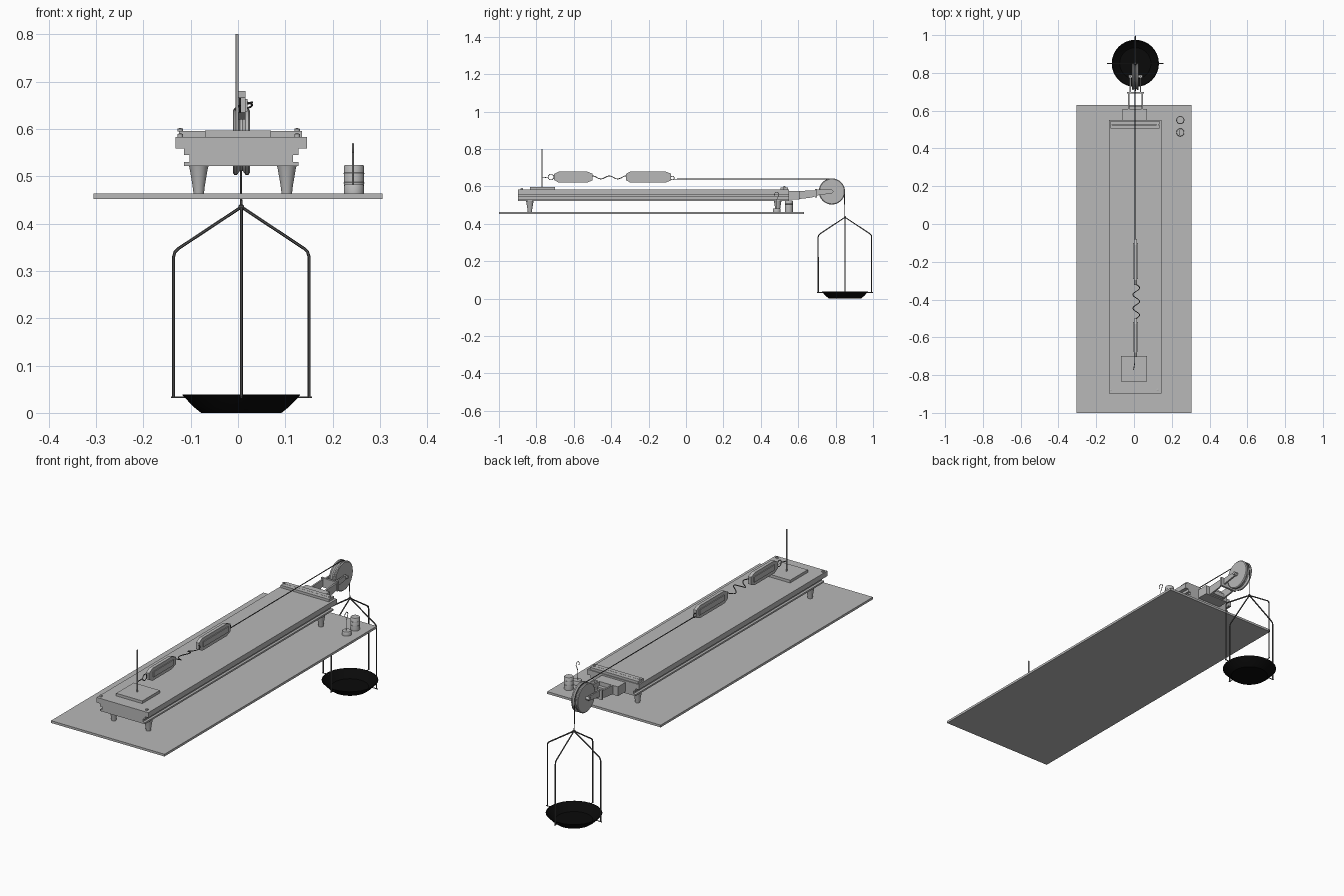
import bpy, bmesh, math
from mathutils import Matrix, Vector

if "Cube" in bpy.data.objects:
    bpy.data.objects.remove(bpy.data.objects["Cube"])


def material(name, value):
    m = bpy.data.materials.new(name)
    m.use_nodes = True
    m.diffuse_color = (value, value, value, 1)
    m.node_tree.nodes["Principled BSDF"].inputs["Base Color"].default_value = (value, value, value, 1)
    return m


GREY = material("light grey", 0.48)
DARK = material("dark grey wire", 0.09)
BLACK = material("black pan", 0.003)
CX = 0.007          # centre line of the track


def add(name, mesh, mat, smooth=False):
    mesh.materials.clear()
    mesh.materials.append(mat)
    ob = bpy.data.objects.new(name, mesh)
    bpy.context.collection.objects.link(ob)
    if smooth:
        bpy.ops.object.select_all(action="DESELECT")
        ob.select_set(True)
        bpy.context.view_layer.objects.active = ob
        bpy.ops.object.shade_smooth_by_angle(angle=math.radians(35))
    return ob


def finish(name, bm, mat, smooth=False):
    bmesh.ops.recalc_face_normals(bm, faces=bm.faces)
    mesh = bpy.data.meshes.new(name)
    bm.to_mesh(mesh)
    bm.free()
    return add(name, mesh, mat, smooth)


def box(name, x, y, z, mat=GREY):
    """Box from (min, max) pairs."""
    bm = bmesh.new()
    bmesh.ops.create_cube(bm, size=1)
    for v in bm.verts:
        v.co = [r[0] if c < 0 else r[1] for c, r in zip(v.co, (x, y, z))]
    return finish(name, bm, mat)


def lathe(name, profile, centre, mat=GREY, steps=32, along_x=False):
    """Spin (radius, height) points round z, or round x."""
    bm = bmesh.new()
    vs = [bm.verts.new((r, 0, h)) for r, h in profile]
    edges = [bm.edges.new(p) for p in zip(vs, vs[1:])]
    bmesh.ops.spin(bm, geom=vs + edges, cent=(0, 0, 0), axis=(0, 0, 1),
                   angle=math.tau, steps=steps, use_duplicate=False)
    bmesh.ops.remove_doubles(bm, verts=bm.verts, dist=0.0001)
    if along_x:
        bm.transform(Matrix.Rotation(math.pi / 2, 4, "Y"))
    bm.transform(Matrix.Translation(centre))
    return finish(name, bm, mat, True)


def side_plate(name, outline, x0, x1, mat=GREY):
    """Extrude a (y, z) outline across x."""
    bm = bmesh.new()
    face = bm.faces.new([bm.verts.new((x0, y, z)) for y, z in outline])
    out = bmesh.ops.extrude_face_region(bm, geom=[face])
    for v in out["geom"]:
        if isinstance(v, bmesh.types.BMVert):
            v.co.x = x1
    return finish(name, bm, mat)


def wire(name, points, radius, mat=DARK, closed=False):
    curve = bpy.data.curves.new(name, "CURVE")
    curve.dimensions = "3D"
    curve.bevel_depth = radius
    curve.bevel_resolution = 1
    curve.use_fill_caps = True
    sp = curve.splines.new("POLY")
    sp.points.add(len(points) - 1)
    for p, co in zip(sp.points, points):
        p.co = (*co, 1)
    sp.use_cyclic_u = closed
    tmp = bpy.data.objects.new(name, curve)
    mesh = bpy.data.meshes.new_from_object(tmp)
    bpy.data.objects.remove(tmp)
    return add(name, mesh, mat, True)


def arc(centre, radius, a0, a1, n=14):
    """Points on an arc in the y-z plane, angles in degrees."""
    x, y, z = centre
    angles = [math.radians(a0 + (a1 - a0) * i / n) for i in range(n + 1)]
    return [(x, y + radius * math.cos(a), z + radius * math.sin(a)) for a in angles]


# Table board and feet
box("table_board", (-0.305, 0.305), (-1, 0.63), (0.452, 0.463))
foot = [(0, 0.463), (0.011, 0.463), (0.013, 0.48), (0.019, 0.515), (0.021, 0.523), (0, 0.523)]
for x in (-0.083, 0.103):
    for y in (-0.835, 0.49):
        lathe("track_foot", foot, (x, y, 0))

# Layered track deck
for name, half, z in (("lower_flange", 0.121, (0.522, 0.53)),
                      ("track_web", 0.109, (0.53, 0.545)),
                      ("upper_flange", 0.121, (0.545, 0.558)),
                      ("track_deck", 0.139, (0.558, 0.583))):
    box(name, (CX - half, CX + half), (-0.897, 0.55), z)

# Crossbars, screws and stand plate
for y in (0.505, 0.526):
    box("end_crossbar", (-0.125, 0.135), (y, y + 0.02), (0.583, 0.595))
for x in (-0.122, 0.125):
    for y, z in ((-0.878, 0.583), (0.526, 0.594)):
        lathe("screw", [(0, z), (0.006, z), (0.006, z + 0.006), (0, z + 0.008)], (x, y, 0), steps=12)
box("stand_plate", (-0.07, 0.07), (-0.835, -0.7), (0.583, 0.596))
lathe("stand_rod", [(0, 0.59), (0.003, 0.59), (0.003, 0.8), (0, 0.8)], (-0.002, -0.77, 0), steps=12)

# Pulley bracket: block, rails, yoke and fork
box("bracket_block", (-0.06, 0.068), (0.55, 0.608), (0.53, 0.575))
rail = [(0.6, 0.532), (0.67, 0.54), (0.7, 0.55), (0.7, 0.58), (0.6, 0.575)]
prong = [(0.69, 0.55), (0.78, 0.563), (0.79, 0.573), (0.78, 0.583), (0.69, 0.582)]
for s in (-1, 1):
    side_plate("bracket_rail", rail, CX + s * 0.032, CX + s * 0.04)
    side_plate("fork_prong", prong, CX + s * 0.024, CX + s * 0.031)
box("fork_yoke", (-0.038, 0.052), (0.69, 0.7), (0.54, 0.585))
box("bracket_brace", (-0.03, 0.044), (0.605, 0.625), (0.535, 0.555))

# Grooved pulley and axle
lathe("pulley", [(0, -0.018), (0.066, -0.018), (0.07, -0.015), (0.07, -0.009), (0.062, -0.003),
                 (0.062, 0.003), (0.07, 0.009), (0.07, 0.015), (0.066, 0.018), (0, 0.018)],
      (CX, 0.78, 0.573), steps=48, along_x=True)
lathe("axle", [(0, -0.037), (0.008, -0.037), (0.008, 0.037), (0, 0.037)],
      (CX, 0.78, 0.573), steps=16, along_x=True)

# Cord over the pulley
wire("cord", [(0.005, -0.07, 0.639)] + arc((0.005, 0.78, 0.573), 0.067, 90, 0) + [(0.007, 0.849, 0.435)],
     0.0022)

# Two spring scales
for y0, y1 in ((-0.705, -0.5), (-0.322, -0.08)):
    zc = 0.65
    shape = [(y0, zc - 0.016), (y0 + 0.025, zc - 0.03), (y1 - 0.03, zc - 0.03), (y1, zc - 0.018),
             (y1, zc + 0.018), (y1 - 0.03, zc + 0.03), (y0 + 0.025, zc + 0.03), (y0, zc + 0.016)]
    side_plate("scale_body", shape, 0.0, 0.016)
    for x in (-0.004, 0.016):
        box("scale_dial", (x, x + 0.004), (y0 + 0.03, y1 - 0.02), (zc - 0.013, zc + 0.013))
wire("scale_ring", arc((0.004, -0.722, 0.65), 0.015, 0, 335), 0.002, closed=True)
wire("scale_tie", [(0.004, -0.735, 0.65), (-0.002, -0.77, 0.645)], 0.002)
wire("cord_hook", arc((0.005, -0.073, 0.645), 0.01, 0, 335), 0.002, closed=True)

# Wavy hooks joining the scales
links = []
for i in range(37):
    t = i / 36
    links.append((0.012 + 0.018 * math.sin(t * 5 * math.pi), -0.5 + 0.18 * t,
                  0.648 + 0.008 * math.cos(t * 4 * math.pi)))
wire("hook_links", links, 0.0022)

# Slotted weights
for y, z1 in ((0.55, 0.524), (0.485, 0.482)):
    lathe("weight", [(0, 0.463), (0.021, 0.463), (0.021, z1 - 0.003), (0.019, z1), (0, z1)],
          (0.245, y, 0), steps=24)
for z in (0.484, 0.504):
    lathe("weight_band", [(0.02, z), (0.0218, z + 0.001), (0.0218, z + 0.003), (0.02, z + 0.004)],
          (0.245, 0.55, 0), steps=24)
wire("weight_hook", [(0.243, 0.485, 0.48), (0.243, 0.485, 0.53)]
     + arc((0.243, 0.485, 0.557), 0.012, -20, 220), 0.0018, GREY)

# Hanging pan
lathe("pan", [(0, 0), (0.085, 0), (0.1, 0.012), (0.125, 0.038), (0.121, 0.039),
              (0.097, 0.015), (0.083, 0.005), (0, 0.005)], (CX, 0.85, 0), BLACK, steps=32)
lathe("hanger_knot", [(0, 0.428), (0.006, 0.43), (0.006, 0.438), (0, 0.442)],
      (CX, 0.85, 0), DARK, steps=12)
hanger = [(0.143, 0.032), (0.143, 0.33), (0.14, 0.34), (0.133, 0.347), (0.0, 0.435)]
for k in range(4):
    d = Vector((math.cos(k * math.pi / 2), math.sin(k * math.pi / 2), 0))
    c = Vector((CX, 0.85, 0))
    wire("hanger_wire", [c + d * r + Vector((0, 0, z)) for r, z in hanger], 0.0032)
    wire("hanger_tab", [c + d * r + Vector((0, 0, 0.033)) for r in (0.114, 0.149)], 0.002)
